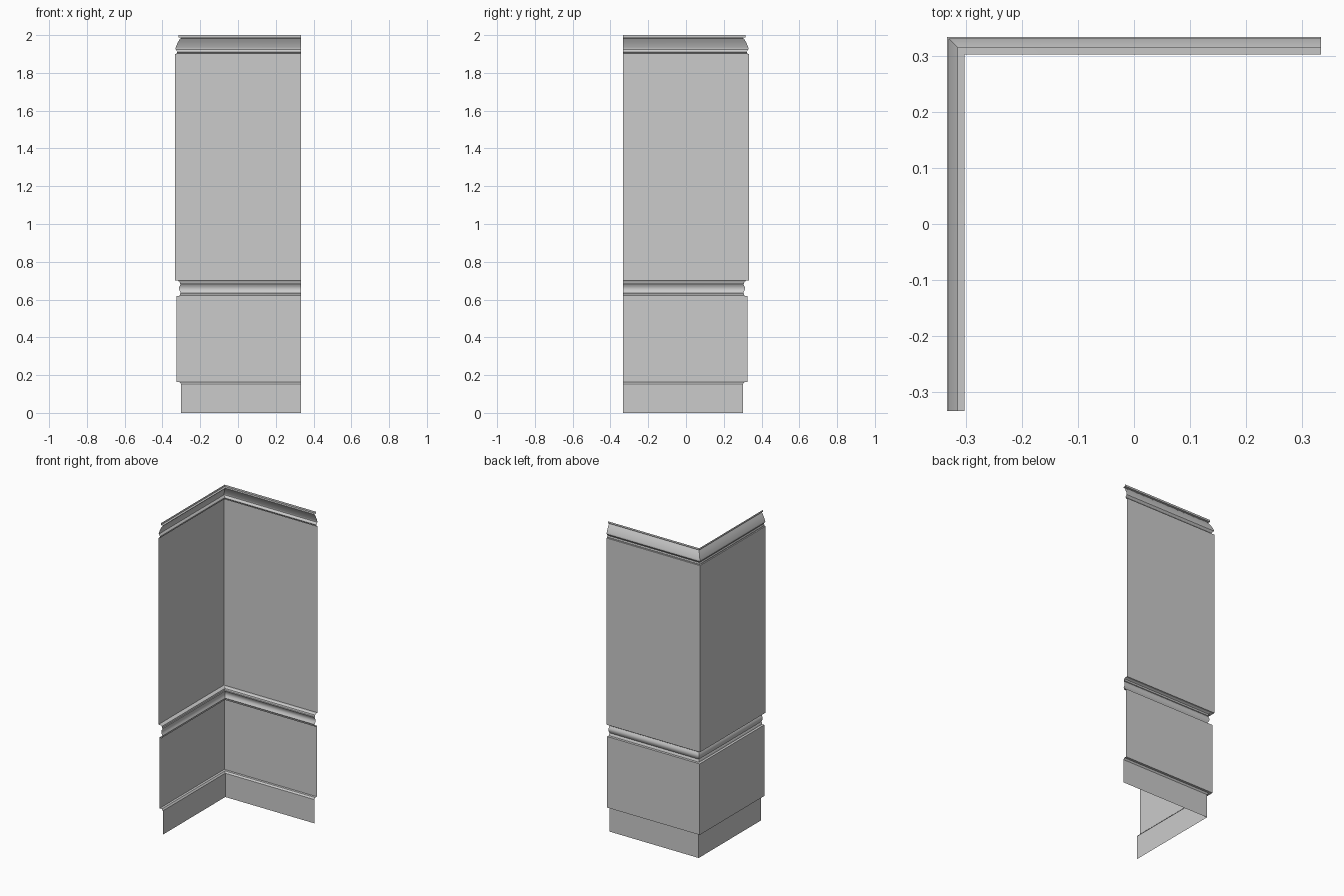
import bpy, bmesh, math

if "Cube" in bpy.data.objects:
    bpy.data.objects.remove(bpy.data.objects["Cube"])

R = 0.333  # half size of the square that the corner wall fits in


def arc(p0, p1, bulge, n=8):
    """Points from p0 to p1 (depth, height), bowed sideways in depth by bulge."""
    return [(p0[0] + (p1[0] - p0[0]) * i / n + bulge * math.sin(math.pi * i / n),
             p0[1] + (p1[1] - p0[1]) * i / n) for i in range(n + 1)]


def corner_strip(name, profile):
    """Sweep a (depth into room, height) profile along the mitred L corner."""
    bm = bmesh.new()
    rows = []
    for d, z in profile:
        path = [(-R + d, -R), (-R + d, R - d), (R, R - d)]
        rows.append([bm.verts.new((x, y, z)) for x, y in path])
    for a, b in zip(rows, rows[1:]):
        for i in range(2):
            # wound so the faces look into the room
            bm.faces.new((a[i], b[i], b[i + 1], a[i + 1]))
    bm.normal_update()
    if sum(f.normal.x - f.normal.y for f in bm.faces) < 0:
        bmesh.ops.reverse_faces(bm, faces=bm.faces[:])
    me = bpy.data.meshes.new(name)
    bm.to_mesh(me)
    bm.free()
    ob = bpy.data.objects.new(name, me)
    bpy.context.collection.objects.link(ob)
    bpy.ops.object.select_all(action='DESELECT')
    ob.select_set(True)
    bpy.context.view_layer.objects.active = ob
    bpy.ops.object.shade_smooth_by_angle(angle=math.radians(30))
    return ob


# Skirting board with a bevelled top
corner_strip("baseboard", [(0.031, 0), (0.031, 0.153), (0.023, 0.163), (0.008, 0.163)])

# Lower wall panel
corner_strip("lower_panel", [(0.008, 0.163), (0.008, 0.62)])

# Chair rail with a hollow middle between two lips
corner_strip("chair_rail", [(0.008, 0.62), (0.024, 0.62), (0.026, 0.63)]
             + arc((0.030, 0.635), (0.030, 0.682), -0.009)
             + [(0.026, 0.684), (0.024, 0.694), (0.014, 0.70), (0, 0.70)])

# Upper wall panel
corner_strip("upper_panel", [(0, 0.70), (0, 1.90)])

# Cornice: small bead below a cove that leans into the room
corner_strip("cornice", [(0, 1.90), (0.008, 1.90)]
             + arc((0.008, 1.905), (0.008, 1.918), 0.004, 4)
             + [(0.002, 1.925)]
             + arc((0.002, 1.93), (0.025, 1.98), -0.002)
             + [(0.031, 1.983), (0.031, 1.987), (0.018, 1.988), (0.018, 2.0)])
